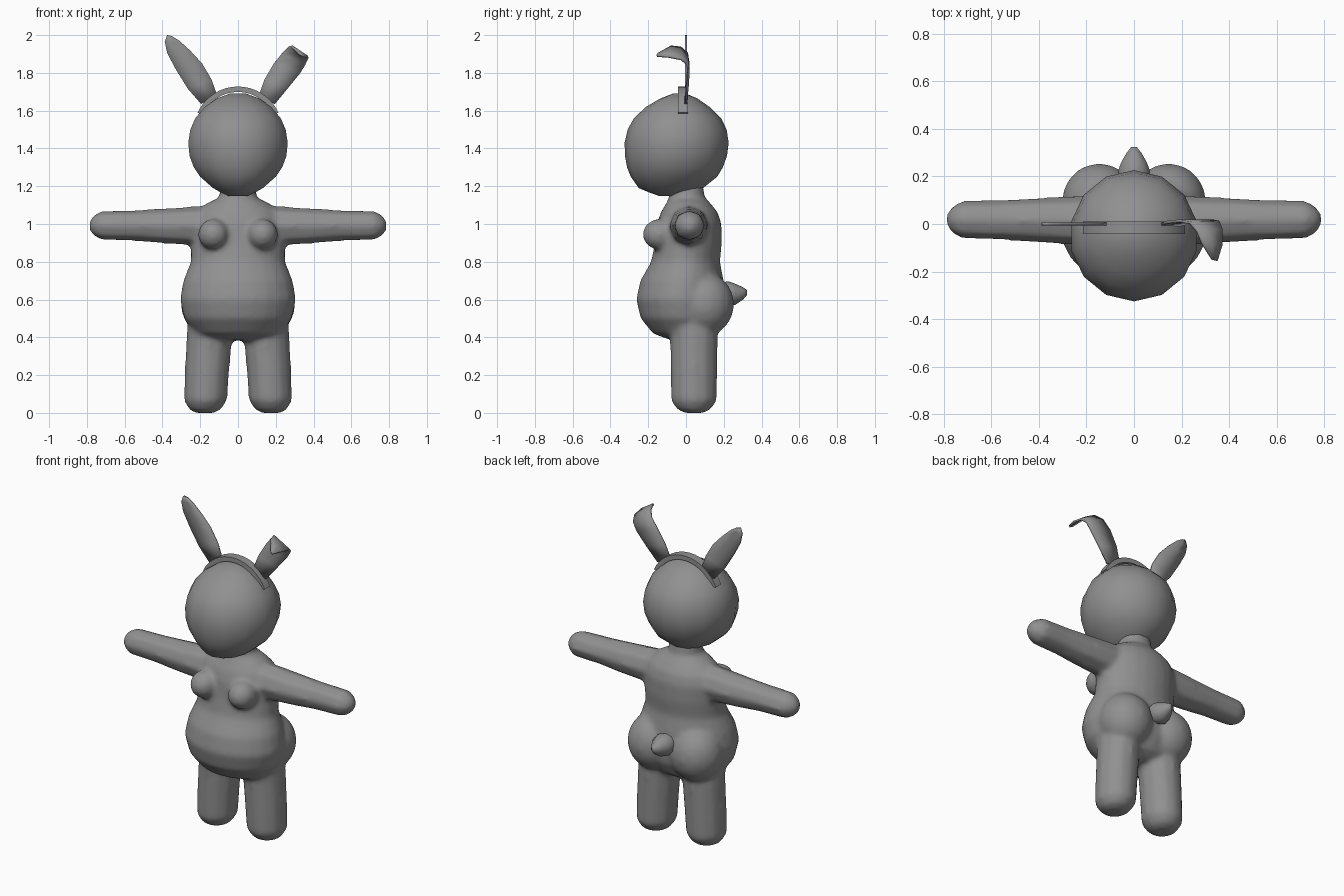
import bpy, bmesh, math
from mathutils import Vector

grey = bpy.data.materials.new("grey")
grey.diffuse_color = (0.28, 0.28, 0.28, 1)
X, Y, Z = Vector((1, 0, 0)), Vector((0, 1, 0)), Vector((0, 0, 1))


def loft(bm, sections, u, v, sides):
    """Closed skin over elliptical sections (centre, radius along u, radius along v)."""
    rings = []
    for c, ru, rv in sections:
        angles = [2 * math.pi * i / sides for i in range(sides)]
        rings.append([bm.verts.new(Vector(c) + u * ru * math.sin(a) - v * rv * math.cos(a))
                      for a in angles])
    faces = [bm.faces.new(rings[0]), bm.faces.new(rings[-1])]
    for a, b in zip(rings, rings[1:]):
        for i in range(sides):
            j = (i + 1) % sides
            faces.append(bm.faces.new((a[i], a[j], b[j], b[i])))
    bmesh.ops.recalc_face_normals(bm, faces=faces)


def ball(bm, centre, radii, segments=20):
    verts = bmesh.ops.create_uvsphere(bm, u_segments=segments, v_segments=12, radius=1)["verts"]
    for p in verts:
        p.co = Vector(centre) + Vector([p.co[k] * radii[k] for k in range(3)])


def finish(name, bm, angle=None):
    mesh = bpy.data.meshes.new(name)
    bm.to_mesh(mesh)
    bm.free()
    mesh.materials.append(grey)
    ob = bpy.data.objects.new(name, mesh)
    bpy.context.collection.objects.link(ob)
    if angle:
        bpy.ops.object.select_all(action='DESELECT')
        bpy.context.view_layer.objects.active = ob
        ob.select_set(True)
        bpy.ops.object.shade_smooth_by_angle(angle=math.radians(angle))
    return ob


def upright(rows):
    """Rows of z, half width, front y, back y turned into sections."""
    return [((0, (f + b) / 2, z), w, (b - f) / 2) for z, w, f, b in rows]


# Body: torso, neck, limbs and soft bulges fused into one skin
bm = bmesh.new()
loft(bm, upright([
    (0.385, 0.14, -0.08, 0.10), (0.42, 0.225, -0.175, 0.16), (0.50, 0.285, -0.24, 0.20),
    (0.60, 0.308, -0.264, 0.21), (0.70, 0.290, -0.242, 0.20), (0.80, 0.250, -0.185, 0.18),
    (0.90, 0.250, -0.165, 0.19), (1.00, 0.250, -0.155, 0.188), (1.06, 0.225, -0.135, 0.17),
    (1.11, 0.165, -0.105, 0.13), (1.14, 0.10, -0.09, 0.10), (1.22, 0.092, -0.09, 0.09)]),
    X, Y, 24)
for s in (-1, 1):
    # Legs with rounded feet
    loft(bm, [((s * 0.175, 0.042, 0.0), 0.05, 0.05), ((s * 0.175, 0.042, 0.018), 0.085, 0.09),
              ((s * 0.172, 0.042, 0.065), 0.115, 0.123), ((s * 0.165, 0.042, 0.20), 0.118, 0.125),
              ((s * 0.152, 0.042, 0.40), 0.122, 0.127), ((s * 0.145, 0.03, 0.52), 0.12, 0.13)],
         X, Y, 12)
    # Arms with rounded hands
    loft(bm, [((s * 0.10, 0.015, 0.99), 0.105, 0.115), ((s * 0.25, 0.015, 0.99), 0.105, 0.104),
              ((s * 0.42, 0.016, 0.99), 0.095, 0.093), ((s * 0.55, 0.017, 0.992), 0.086, 0.083),
              ((s * 0.725, 0.018, 0.992), 0.081, 0.079), ((s * 0.765, 0.018, 0.992), 0.056, 0.054),
              ((s * 0.786, 0.018, 0.992), 0.026, 0.026)], Y, Z, 8)
    # Chest and seat bulges
    ball(bm, (s * 0.13, -0.14, 0.945), (0.082, 0.09, 0.082))
    ball(bm, (s * 0.145, 0.095, 0.575), (0.158, 0.16, 0.17))
body = finish("body", bm)
remesh = body.modifiers.new("fuse", 'REMESH')
remesh.mode = 'VOXEL'
remesh.voxel_size = 0.014
remesh.use_smooth_shade = True
soften = body.modifiers.new("soften", 'SMOOTH')
soften.factor = 0.5
soften.iterations = 10

# Head with a fuller face and low chin
bm = bmesh.new()
loft(bm, upright([
    (1.148, 0.05, -0.14, -0.02), (1.165, 0.09, -0.19, 0.03), (1.19, 0.135, -0.25, 0.09),
    (1.25, 0.205, -0.292, 0.165), (1.30, 0.240, -0.312, 0.195), (1.36, 0.263, -0.323, 0.217),
    (1.43, 0.270, -0.325, 0.226), (1.50, 0.259, -0.309, 0.215), (1.56, 0.232, -0.276, 0.186),
    (1.62, 0.180, -0.212, 0.125), (1.665, 0.115, -0.135, 0.06), (1.69, 0.045, -0.07, 0.0)]),
    X, Y, 14)
finish("head", bm, 60)

# Headband: flat arc over the crown
bm = bmesh.new()
rows = []
for i in range(17):
    a = math.radians(-66 + 132 * i / 16)
    rows.append([bm.verts.new((r * math.sin(a), y, 1.494 + r * math.cos(a)))
                 for r, y in ((0.205, -0.042), (0.234, -0.042), (0.234, 0.01), (0.205, 0.01))])
for a, b in zip(rows, rows[1:]):
    for i in range(4):
        bm.faces.new((a[i], a[(i + 1) % 4], b[(i + 1) % 4], b[i]))
bm.faces.new(rows[0])
bm.faces.new(rows[-1])
bmesh.ops.recalc_face_normals(bm, faces=bm.faces)
finish("headband", bm, 40)


# Ears: thin strips between an inner and an outer edge
def ear(name, pairs):
    bm = bmesh.new()
    rows = []
    for inner, outer in pairs:
        a, b = Vector(inner), Vector(outer)
        rows.append([bm.verts.new(a.lerp(b, t)) for t in (0, 0.5, 1)])
    for p, q in zip(rows, rows[1:]):
        for i in range(2):
            bm.faces.new((p[i], p[i + 1], q[i + 1], q[i]))
    bmesh.ops.recalc_face_normals(bm, faces=bm.faces)
    solid = finish(name, bm, 40).modifiers.new("thickness", 'SOLIDIFY')
    solid.thickness = 0.012
    solid.offset = 0


ear("upright_ear", [
    ((-0.11, 0, 1.68), (-0.195, 0, 1.635)), ((-0.14, 0, 1.765), (-0.265, 0, 1.715)),
    ((-0.19, 0, 1.85), (-0.33, 0, 1.82)), ((-0.255, 0, 1.92), (-0.375, 0, 1.905)),
    ((-0.31, 0, 1.97), (-0.388, 0, 1.965)), ((-0.35, 0, 1.995), (-0.375, 0, 2.0))])
ear("folded_ear", [
    ((0.11, -0.002, 1.68), (0.195, -0.002, 1.635)), ((0.14, 0.008, 1.765), (0.265, 0.008, 1.72)),
    ((0.19, 0.013, 1.85), (0.33, 0.013, 1.80)), ((0.235, 0.005, 1.905), (0.357, 0.008, 1.845)),
    ((0.265, -0.03, 1.935), (0.37, -0.025, 1.872)), ((0.285, -0.08, 1.94), (0.368, -0.09, 1.885)),
    ((0.328, -0.15, 1.9), (0.348, -0.155, 1.89))])

# Tail: blunt cone
bm = bmesh.new()
loft(bm, [((0, 0.17, 0.635), 0.06, 0.055), ((0, 0.225, 0.63), 0.07, 0.066),
          ((0, 0.26, 0.628), 0.056, 0.056), ((0, 0.30, 0.632), 0.032, 0.034),
          ((0, 0.323, 0.637), 0.012, 0.014)], X, Z, 10)
finish("tail", bm, 60)
